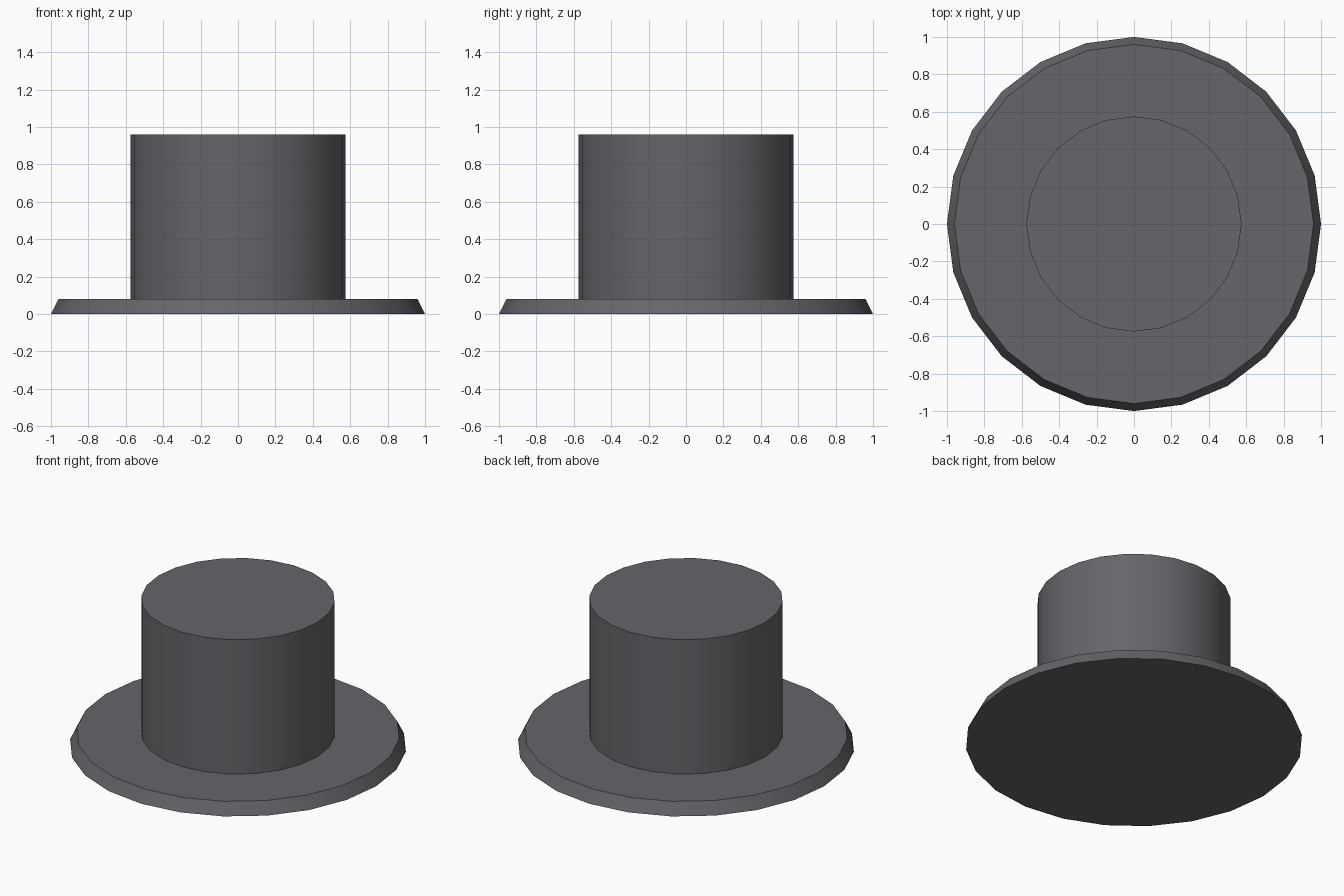
import bpy
import math

if "Cube" in bpy.data.objects:
    bpy.data.objects.remove(bpy.data.objects["Cube"])

SIDES = 24

felt = bpy.data.materials.new("charcoal_felt")
felt.diffuse_color = (0.13, 0.13, 0.145, 1.0)
felt.use_nodes = True
felt.node_tree.nodes["Principled BSDF"].inputs["Base Color"].default_value = felt.diffuse_color


def round_part(name, r_bottom, r_top, z0, z1):
    """Capped, optionally tapered drum standing between two heights."""
    bpy.ops.mesh.primitive_cone_add(
        vertices=SIDES, radius1=r_bottom, radius2=r_top, depth=z1 - z0,
        location=(0, 0, (z0 + z1) / 2))
    part = bpy.context.object
    part.name = name
    part.data.materials.append(felt)
    bpy.ops.object.shade_smooth_by_angle(angle=math.radians(30))
    return part


# Wide brim with a sloped edge
round_part("brim", 1.0, 0.96, 0.0, 0.08)

# Tall straight crown resting on the brim
round_part("crown", 0.575, 0.575, 0.08, 0.96)
